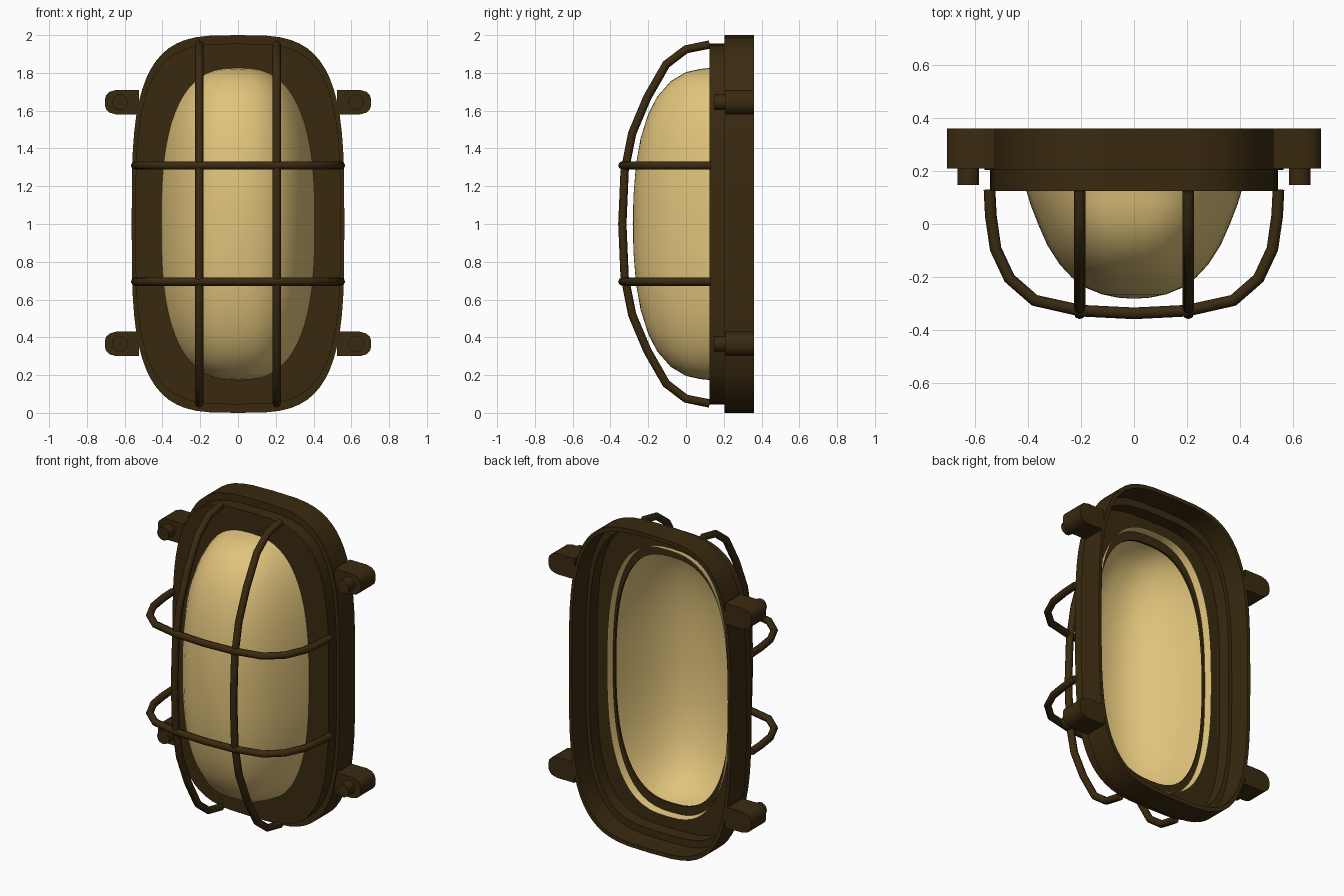
import bpy, bmesh, math
from mathutils import Matrix

if "Cube" in bpy.data.objects:
    bpy.data.objects.remove(bpy.data.objects["Cube"])

def material(name, col):
    m = bpy.data.materials.new(name)
    m.diffuse_color = (*col, 1)
    m.use_nodes = True
    m.node_tree.nodes["Principled BSDF"].inputs["Base Color"].default_value = m.diffuse_color
    return m

BRONZE = material("bronze", (0.042, 0.023, 0.005))
GLASS = material("amber_glass", (0.75, 0.55, 0.2))

def finish(name, bm, mat, angle=35):
    bmesh.ops.recalc_face_normals(bm, faces=bm.faces)
    me = bpy.data.meshes.new(name)
    bm.to_mesh(me)
    bm.free()
    ob = bpy.data.objects.new(name, me)
    bpy.context.collection.objects.link(ob)
    me.materials.append(mat)
    bpy.ops.object.select_all(action='DESELECT')
    ob.select_set(True)
    bpy.context.view_layer.objects.active = ob
    bpy.ops.object.shade_smooth_by_angle(angle=math.radians(angle))
    return ob

def ring(bm, y, w, l, n, count=64):
    """Superellipse outline in the xz plane, centred on z = 1."""
    vs = []
    for i in range(count):
        a = 2 * math.pi * i / count
        c, s = math.cos(a), math.sin(a)
        x = math.copysign(abs(c) ** (2 / n), c) * w
        z = math.copysign(abs(s) ** (2 / n), s) * l
        vs.append(bm.verts.new((x, y, 1 + z)))
    return vs

def bridge(bm, a, b):
    for i in range(len(a)):
        j = (i + 1) % len(a)
        bm.faces.new((a[i], a[j], b[j], b[i]))

# Housing: thin stepped shell with an oval opening
bm = bmesh.new()
profile = [(.36, .563, 1, 3.5), (.203, .563, 1, 3.5), (.203, .543, .955, 3.5),
           (.125, .543, .955, 3.5), (.125, .397, .775, 2.6), (.14, .397, .775, 2.6),
           (.14, .52, .93, 3.5), (.22, .52, .93, 3.5), (.22, .543, .975, 3.5),
           (.36, .543, .975, 3.5)]
rings = [ring(bm, *p) for p in profile]
for a, b in zip(rings, rings[1:] + rings[:1]):
    bridge(bm, a, b)
finish("housing", bm, BRONZE)

# Glass dome: open shell running back through the housing plate
bm = bmesh.new()
dome = [(.185, .42, .838), (.125, .406, .826), (.075, .391, .821), (0, .362, .804),
        (-.08, .327, .757), (-.153, .28, .674), (-.2, .236, .582), (-.24, .183, .456),
        (-.265, .122, .315), (-.278, .06, .15)]
rings = [ring(bm, y, w, l, 2.7 - 0.04 * i) for i, (y, w, l) in enumerate(dome)]
for a, b in zip(rings, rings[1:]):
    bridge(bm, a, b)
tip = bm.verts.new((0, -.282, 1))
last = rings[-1]
for i in range(len(last)):
    bm.faces.new((last[i], last[(i + 1) % len(last)], tip))
finish("glass_dome", bm, GLASS, 60)

# Mounting lugs and their screws
for sx, side in ((-1, "left"), (1, "right")):
    for cz, level in ((.365, "lower"), (1.645, "upper")):
        bm = bmesh.new()
        outline = [(.525, -.065), (.645, -.065), (.68, -.055), (.698, -.038), (.705, -.015),
                   (.705, .015), (.698, .038), (.68, .055), (.645, .065), (.525, .065)]
        face = bm.faces.new([bm.verts.new((sx * x, .21, cz + z)) for x, z in outline])
        ext = bmesh.ops.extrude_face_region(bm, geom=[face])
        moved = [g for g in ext["geom"] if isinstance(g, bmesh.types.BMVert)]
        bmesh.ops.translate(bm, verts=moved, vec=(0, .15, 0))
        finish(f"{side}_{level}_lug", bm, BRONZE)
        bm = bmesh.new()
        bmesh.ops.create_cone(bm, cap_ends=True, segments=20, radius1=.041, radius2=.041, depth=.08,
                              matrix=Matrix.Translation((sx * .625, .188, cz))
                              @ Matrix.Rotation(math.pi / 2, 4, 'X'))
        finish(f"{side}_{level}_screw", bm, BRONZE)

# Guard wires: faceted bent rods
def wire(name, pts):
    cu = bpy.data.curves.new(name, 'CURVE')
    cu.dimensions = '3D'
    cu.bevel_depth = .022
    cu.bevel_resolution = 2
    cu.use_fill_caps = True
    sp = cu.splines.new('POLY')
    sp.points.add(len(pts) - 1)
    for p, co in zip(sp.points, pts):
        p.co = (*co, 1)
    cu.materials.append(BRONZE)
    bpy.context.collection.objects.link(bpy.data.objects.new(name, cu))

across = [(.545, .13), (.54, .03), (.522, -.094), (.47, -.205), (.375, -.288), (.2, -.327), (0, -.337)]
upright = [(.95, .125), (.925, 0), (.845, -.105), (.67, -.205), (.48, -.285), (.28, -.325), (0, -.337)]

def mirrored(half):
    return half + [(-a, y) for a, y in half[-2::-1]]

for z, label in ((.695, "lower"), (1.31, "upper")):
    wire(f"{label}_cross_wire", [(x, y, z) for x, y in mirrored(across)])
for x, label in ((-.205, "left"), (.205, "right")):
    wire(f"{label}_upright_wire", [(x, y, 1 + z) for z, y in mirrored(upright)])
